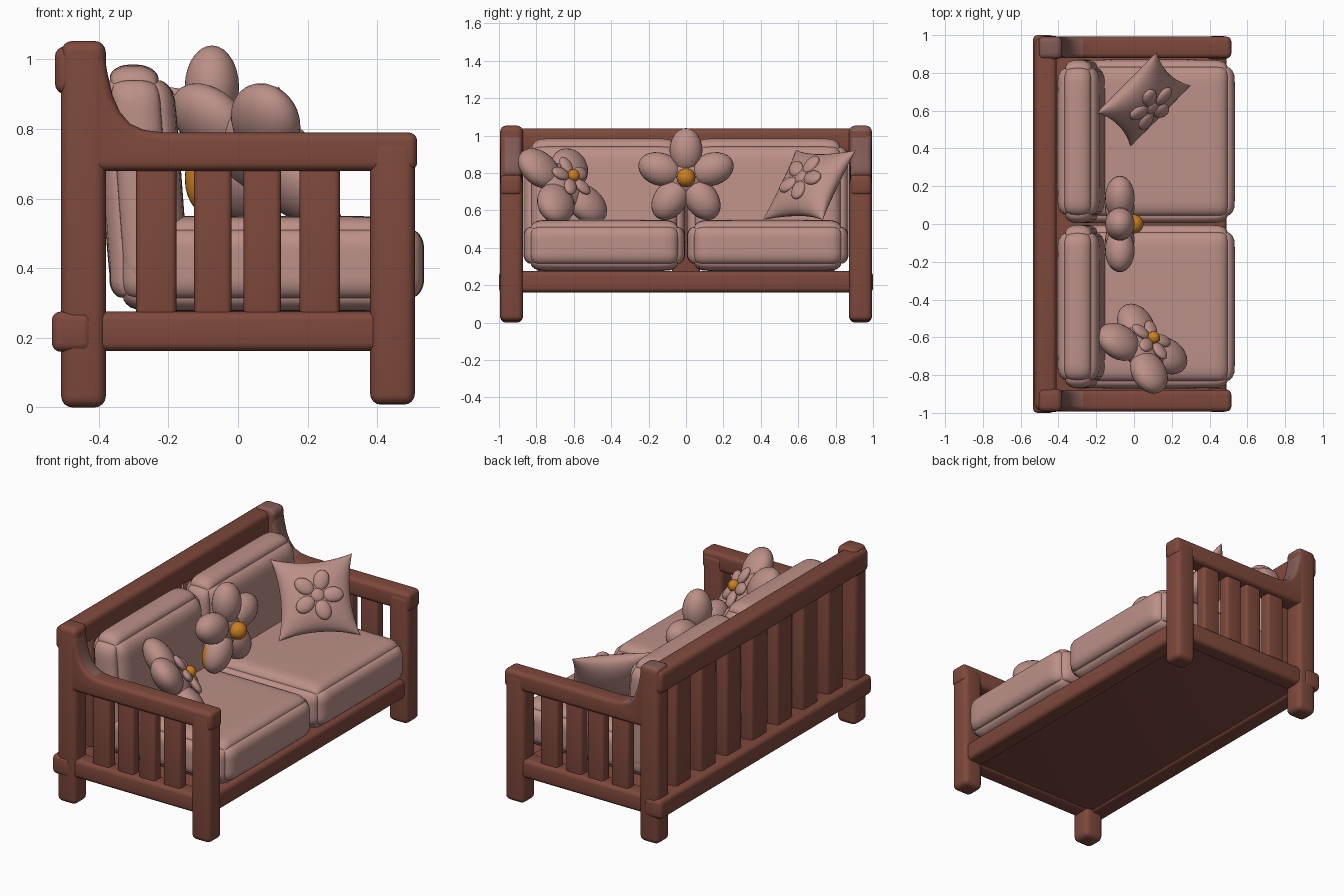
import bpy, bmesh, math
from mathutils import Matrix, Vector

cube = bpy.data.objects.get("Cube")
if cube:
    bpy.data.objects.remove(cube, do_unlink=True)


def material(name, rgb):
    m = bpy.data.materials.new(name)
    m.use_nodes = True
    m.diffuse_color = (*rgb, 1)
    bsdf = m.node_tree.nodes["Principled BSDF"]
    bsdf.inputs["Base Color"].default_value = (*rgb, 1)
    bsdf.inputs["Roughness"].default_value = 0.8
    return m


WOOD = material("red brown wood", (0.21, 0.066, 0.045))
DUSKY = material("dusky wood", (0.22, 0.105, 0.092))
FABRIC = material("dusty pink fabric", (0.5, 0.28, 0.245))
ORANGE = material("orange", (0.6, 0.21, 0.015))


def finish(name, bm, *mats, rule=None):
    """Turn a bmesh into a smooth object; rule(centre, normal) picks the second colour."""
    bmesh.ops.recalc_face_normals(bm, faces=bm.faces)
    for f in bm.faces:
        f.smooth = True
        if rule and rule(f.calc_center_median(), f.normal):
            f.material_index = 1
    me = bpy.data.meshes.new(name)
    bm.to_mesh(me)
    bm.free()
    me.set_sharp_from_angle(angle=math.radians(45))
    for m in mats:
        me.materials.append(m)
    ob = bpy.data.objects.new(name, me)
    bpy.context.collection.objects.link(ob)
    return ob


def round_edges(bm, r):
    edges = [e for e in bm.edges if e.calc_face_angle(0) > 0.6]
    bmesh.ops.bevel(bm, geom=edges, offset=r, segments=4, profile=0.5, affect='EDGES', clamp_overlap=True)


def beam(name, x, y, z, r=0.025, mats=(WOOD,), rule=None):
    """Rounded wooden box spanning the given ranges."""
    bm = bmesh.new()
    bmesh.ops.create_cube(bm, size=1)
    for v in bm.verts:
        v.co = [(a + b) / 2 + c * (b - a) for (a, b), c in zip((x, y, z), v.co)]
    round_edges(bm, r)
    return finish(name, bm, *mats, rule=rule)


def profile(name, points, y, r, mats, rule):
    """Side outline in x and z, extruded across y."""
    bm = bmesh.new()
    face = bm.faces.new([bm.verts.new((px, y[0], pz)) for px, pz in points])
    out = bmesh.ops.extrude_face_region(bm, geom=[face])
    moved = [g for g in out["geom"] if isinstance(g, bmesh.types.BMVert)]
    bmesh.ops.translate(bm, verts=moved, vec=(0, y[1] - y[0], 0))
    bmesh.ops.recalc_face_normals(bm, faces=bm.faces)
    round_edges(bm, r)
    finish(name, bm, *mats, rule=rule)


def cushion(name, x, y, z, r, bulge, lean=0):
    """Soft box with round corners, swollen faces and a top that leans back."""
    bm = bmesh.new()
    bmesh.ops.create_cube(bm, size=2)
    bmesh.ops.subdivide_edges(bm, edges=bm.edges, cuts=21, use_grid_fill=True)
    half = Vector([(b - a) / 2 - bulge for a, b in (x, y, z)])
    mid = Vector([(a + b) / 2 for a, b in (x, y, z)])
    for v in bm.verts:
        p = v.co.copy()
        q = Vector([math.sin(c * math.pi / 2) * h for c, h in zip(p, half)])
        core = Vector([max(r - h, min(h - r, c)) for c, h in zip(q, half)])
        d = q - core
        q = core + d.normalized() * r if d.length > 0 else q
        swell = Vector([p[i] * bulge * (1 - p[i - 1] ** 4) * (1 - p[i - 2] ** 4) for i in range(3)])
        q += swell
        q.x -= lean * q.z / half.z
        v.co = mid + q
    return finish(name, bm, FABRIC)


def frame(centre, across, normal):
    n, u = Vector(normal).normalized(), Vector(across).normalized()
    v = n.cross(u)
    return Matrix.Translation(centre) @ Matrix((u, v, n)).transposed().to_4x4()


def blob(bm, mat, size):
    bmesh.ops.create_uvsphere(bm, u_segments=24, v_segments=14, radius=1,
                              matrix=mat @ Matrix.Diagonal((*size, 1)))


def flower(name, place, count, start, dist, size, core, rule=None):
    """Ring of petals around a flattened core."""
    bm = bmesh.new()
    for i in range(count):
        turn = Matrix.Rotation(math.radians(start) + i * math.tau / count, 4, 'Z')
        blob(bm, place @ turn @ Matrix.Translation((dist, 0, 0)), size)
    blob(bm, place, core)
    finish(name, bm, FABRIC, ORANGE, rule=rule)


def button(name, centre, r):
    bm = bmesh.new()
    blob(bm, Matrix.Translation(centre), (r, r, r))
    finish(name, bm, ORANGE)


def span(side, a, b):
    return tuple(sorted((side * a, side * b)))


# End frames: posts, legs, arms, rails and slats
ARM = [(-0.44, 0.68), (0.515, 0.68), (0.515, 0.79), (-0.21, 0.79), (-0.27, 0.797), (-0.31, 0.815),
       (-0.34, 0.85), (-0.36, 0.895), (-0.375, 0.96), (-0.385, 1.02), (-0.44, 1.02)]
for side, label in ((1, "left"), (-1, "right")):
    outer = span(side, 0.872, 0.994)
    beam(label + "_back_post", (-0.508, -0.38), outer, (0, 1.053), 0.032, (WOOD, DUSKY),
         lambda c, n, s=side: s > 0 and c.z > 0.8 and (n.x > 0.4 or n.z > 0.6))
    beam(label + "_front_leg", (0.38, 0.508), outer, (0.008, 0.77), 0.03)
    profile(label + "_armrest", ARM, span(side, 0.878, 0.992), 0.025, (WOOD, DUSKY),
            lambda c, n, s=side: c.z > 0.8 and c.x < -0.26 and n.x > 0.3 and (s > 0 or c.y > -0.95))
    beam(label + "_side_rail", (-0.45, 0.45), span(side, 0.878, 0.985), (0.162, 0.275))
    for i, sx in enumerate((-0.235, -0.072, 0.07, 0.235)):
        w = 0.058 if abs(sx) > 0.1 else 0.054
        beam(f"{label}_side_slat_{i + 1}", (sx - w, sx + w), span(side, 0.895, 0.965), (0.25, 0.7), 0.018)

# Base and back frame
beam("base_panel", (-0.46, 0.47), (-0.9, 0.9), (0.172, 0.27), 0.02)
beam("front_rail", (0.38, 0.49), (-0.89, 0.89), (0.162, 0.275))
beam("back_bottom_rail", (-0.535, -0.42), (-1, 1), (0.16, 0.275))
beam("back_top_rail", (-0.526, -0.41), (-0.985, 0.985), (0.9, 1.038), 0.03)
for i in range(7):
    sy = (i - 3) * 0.24
    beam(f"back_slat_{i + 1}", (-0.49, -0.41), (sy - 0.075, sy + 0.075), (0.25, 0.94), 0.02)

# Seat and back cushions
for side, label in ((1, "left"), (-1, "right")):
    cushion(label + "_seat_cushion", (-0.37, 0.535), span(side, 0.004, 0.87), (0.275, 0.55), 0.075, 0.018)
    cushion(label + "_back_cushion", (-0.39, -0.16), span(side, 0.004, 0.87), (0.28, 0.985), 0.085, 0.02, 0.025)

# Middle flower pillow
flower("middle_flower_pillow", frame((-0.075, 0, 0.775), (0, 1, 0), (1, 0, 0)), 5, 90, 0.145,
       (0.12, 0.088, 0.078), (0.1, 0.1, 0.06),
       lambda c, n: c.x < -0.09 and -0.2 < c.y < -0.02 and c.z < 0.7)
button("middle_flower_button", (0, 0, 0.775), 0.05)

# Square pillow with a flower patch
place = frame((0.05, 0.66, 0.735), (0.7, 0.71, 0), (0.59, -0.58, 0.56))
bm = bmesh.new()
for sign in (1, -1):
    grid = bmesh.ops.create_grid(bm, x_segments=20, y_segments=20, size=1)
    for v in grid["verts"]:
        s, t = (math.sin(c * math.pi / 2) for c in v.co[:2])
        ds, dt = max(0, 1 - s * s), max(0, 1 - t * t)
        v.co = (0.225 * s * (1 - 0.15 * dt), 0.225 * t * (1 - 0.15 * ds), sign * 0.085 * math.sqrt(ds * dt))
bmesh.ops.remove_doubles(bm, verts=bm.verts, dist=0.0005)
bm.transform(place)
finish("square_pillow", bm, FABRIC)
flower("pillow_patch", place @ Matrix.Translation((0, 0, 0.075)), 5, 70, 0.085,
       (0.058, 0.043, 0.024), (0.04, 0.04, 0.02))

# Four-petal pillow with a small flower on its face
place = frame((0.045, -0.66, 0.73), (-0.7, 0.71, 0), (0.59, 0.58, 0.56))
flower("petal_pillow", place, 4, 45, 0.16, (0.13, 0.11, 0.075), (0.14, 0.14, 0.07))
front = place @ Matrix.Translation((0, 0, 0.085))
flower("small_flower", front, 5, 90, 0.075, (0.055, 0.038, 0.022), (0.035, 0.035, 0.018))
button("small_flower_button", front @ Vector((0, 0, 0.015)), 0.034)
